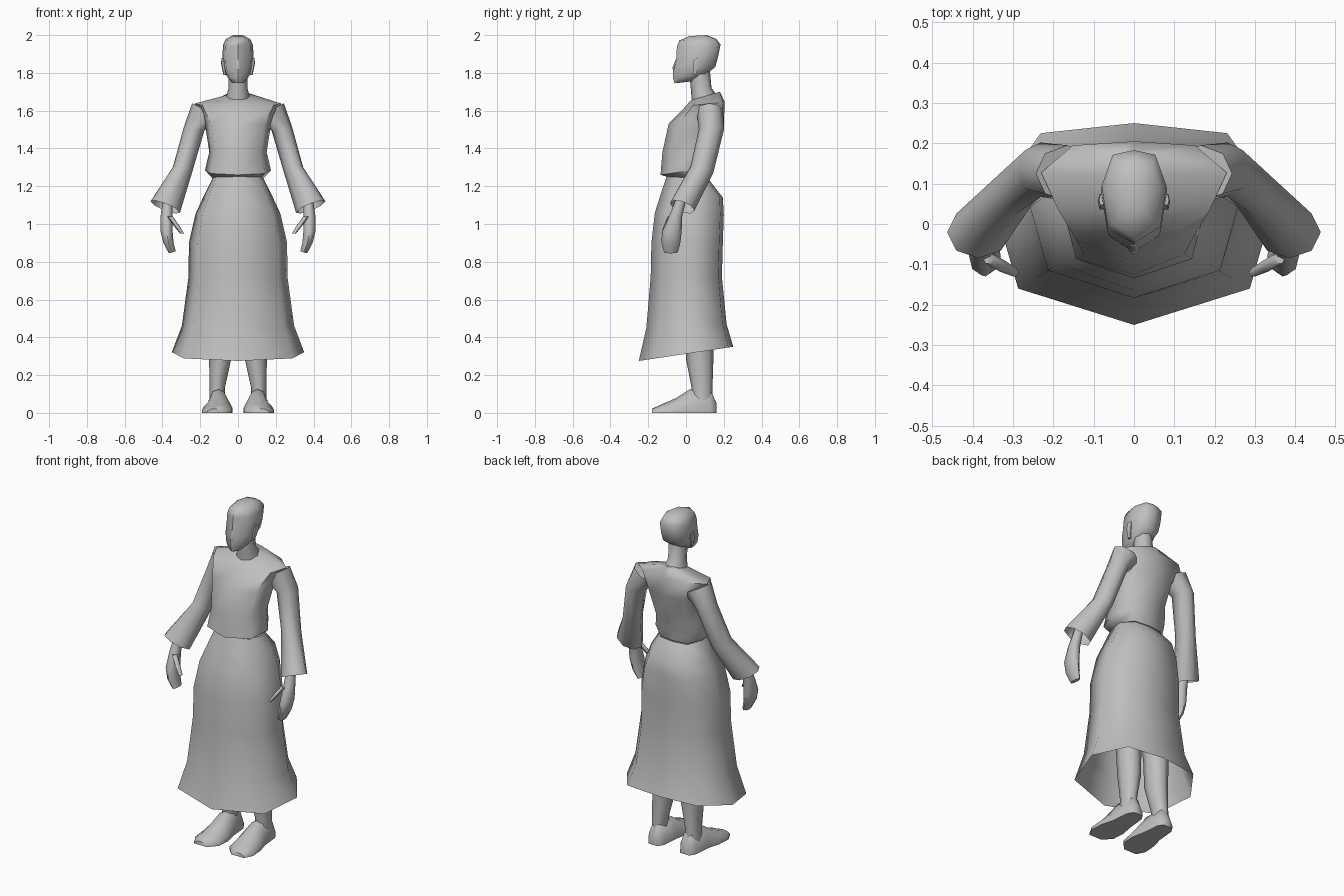
import bpy, bmesh, math

cloth = bpy.data.materials.new("plain grey")
cloth.diffuse_color = (0.52, 0.52, 0.52, 1)


def body_ring(w, yf, yb, zf, zb):
    """Symmetric eight-sided section: half width, front/back y, front/back z."""
    half = [(0, 0), (0.82, 0.18), (1, 0.62), (0.66, 0.95), (0, 1)]
    right = [(w * a, yf + (yb - yf) * t, zf + (zb - zf) * t) for a, t in half]
    return right + [(-x, y, z) for x, y, z in right[3:0:-1]]


def limb_ring(cx, cy, cz, rx, ry, tx=0, ty=0, n=8):
    """Elliptic section whose height tilts along x and y."""
    pts = []
    for i in range(n):
        a = 2 * math.pi * i / n
        dx, dy = rx * math.cos(a), ry * math.sin(a)
        pts.append((cx + dx, cy + dy, cz + tx * dx + ty * dy))
    return pts


def foot_ring(y, x0, x1, top):
    """Upright section of the foot with a flat sole."""
    m, w = (x0 + x1) / 2, (x1 - x0) / 2
    return [(x0, y, 0), (x1, y, 0), (x1, y, top * 0.35), (m + w * 0.5, y, top * 0.9),
            (m, y, top), (m - w * 0.5, y, top * 0.9), (x0, y, top * 0.35)]


def loft(name, rings, caps=(True, True), mirror=False, angle=60):
    bm = bmesh.new()
    loops = [[bm.verts.new(p) for p in r] for r in rings]
    n = len(loops[0])
    for a, b in zip(loops, loops[1:]):
        for i in range(n):
            j = (i + 1) % n
            bm.faces.new((a[i], a[j], b[j], b[i]))
    if caps[0]:
        bm.faces.new(loops[0])
    if caps[1]:
        bm.faces.new(loops[-1])
    bmesh.ops.recalc_face_normals(bm, faces=bm.faces)
    me = bpy.data.meshes.new(name)
    bm.to_mesh(me)
    bm.free()
    me.materials.append(cloth)
    me.shade_smooth()
    me.set_sharp_from_angle(angle=math.radians(angle))
    ob = bpy.data.objects.new(name, me)
    bpy.context.collection.objects.link(ob)
    if mirror:
        ob.modifiers.new("mirror", 'MIRROR').use_mirror_merge = False
    return ob


# Long flared skirt, open at the hem
loft("skirt", [body_ring(*r) for r in (
    (0.135, -0.10, 0.125, 1.26, 1.23),
    (0.18, -0.13, 0.195, 1.17, 1.14),
    (0.225, -0.165, 0.20, 1.06, 1.05),
    (0.26, -0.183, 0.195, 0.90, 0.90),
    (0.262, -0.187, 0.19, 0.72, 0.72),
    (0.297, -0.21, 0.215, 0.45, 0.47),
    (0.35, -0.25, 0.25, 0.275, 0.35))], caps=(False, False))

# Blouse with an overhanging bottom edge
loft("blouse", [body_ring(*r) for r in (
    (0.135, -0.10, 0.125, 1.25, 1.235),
    (0.175, -0.135, 0.135, 1.26, 1.30),
    (0.152, -0.125, 0.155, 1.38, 1.38),
    (0.175, -0.092, 0.20, 1.53, 1.53),
    (0.23, 0.00, 0.205, 1.625, 1.645),
    (0.06, 0.025, 0.18, 1.655, 1.70))])

# Neck
loft("neck", [limb_ring(0, 0.105, 1.66, 0.065, 0.075),
              limb_ring(0, 0.08, 1.72, 0.05, 0.055),
              limb_ring(0, 0.07, 1.83, 0.052, 0.055)])

# Bald head
loft("head", [body_ring(*r) for r in (
    (0.035, -0.06, 0.03, 1.745, 1.755),
    (0.06, -0.07, 0.10, 1.775, 1.79),
    (0.077, -0.068, 0.155, 1.83, 1.83),
    (0.082, -0.052, 0.17, 1.875, 1.885),
    (0.08, -0.048, 0.183, 1.94, 1.95),
    (0.066, -0.035, 0.16, 1.972, 1.98),
    (0.03, 0.02, 0.11, 1.995, 2.0))])

# Nose
loft("nose", [limb_ring(0, -0.05, 1.87, 0.008, 0.006, n=6),
              limb_ring(0, -0.063, 1.825, 0.015, 0.011, n=6),
              limb_ring(0, -0.06, 1.81, 0.012, 0.006, n=6)])

# Ears
loft("ears", [limb_ring(0.07, 0.045, 1.79, 0.008, 0.008, n=6),
              limb_ring(0.08, 0.055, 1.85, 0.01, 0.022, n=6),
              limb_ring(0.08, 0.06, 1.88, 0.007, 0.015, n=6)], mirror=True)

# Sleeves, widening to open cuffs
loft("sleeves", [limb_ring(0.165, 0.125, 1.60, 0.078, 0.07, 0.5),
                 limb_ring(0.232, 0.135, 1.505, 0.054, 0.067, 0.2),
                 limb_ring(0.293, 0.085, 1.29, 0.052, 0.06, 0.2, -0.3),
                 limb_ring(0.385, -0.02, 1.09, 0.078, 0.065, 0.38, -0.3)],
     caps=(True, False), mirror=True)

# Hands with thumbs
loft("hands", [limb_ring(0.37, -0.02, 1.15, 0.024, 0.026),
               limb_ring(0.378, -0.055, 1.04, 0.032, 0.035),
               limb_ring(0.378, -0.075, 0.96, 0.032, 0.052),
               limb_ring(0.368, -0.08, 0.90, 0.027, 0.05),
               limb_ring(0.348, -0.08, 0.85, 0.018, 0.036, -0.3)], mirror=True)
loft("thumbs", [limb_ring(0.36, -0.085, 1.04, 0.015, 0.015, n=6),
                limb_ring(0.325, -0.105, 0.99, 0.015, 0.015, n=6),
                limb_ring(0.296, -0.12, 0.95, 0.011, 0.011, n=6)], mirror=True)

# Legs, running up under the skirt
loft("legs", [limb_ring(0.11, 0.085, 0.06, 0.042, 0.058),
              limb_ring(0.11, 0.085, 0.13, 0.040, 0.055),
              limb_ring(0.095, 0.073, 0.28, 0.058, 0.072),
              limb_ring(0.097, 0.07, 0.45, 0.065, 0.075),
              limb_ring(0.11, 0.04, 0.75, 0.08, 0.09),
              limb_ring(0.10, 0.03, 1.0, 0.085, 0.09)], mirror=True)

# Bare feet
loft("feet", [foot_ring(*r) for r in (
    (0.162, 0.075, 0.135, 0.05),
    (0.13, 0.055, 0.155, 0.12),
    (0.02, 0.045, 0.165, 0.125),
    (-0.05, 0.03, 0.185, 0.08),
    (-0.13, 0.035, 0.19, 0.045),
    (-0.18, 0.08, 0.165, 0.022))], mirror=True)
